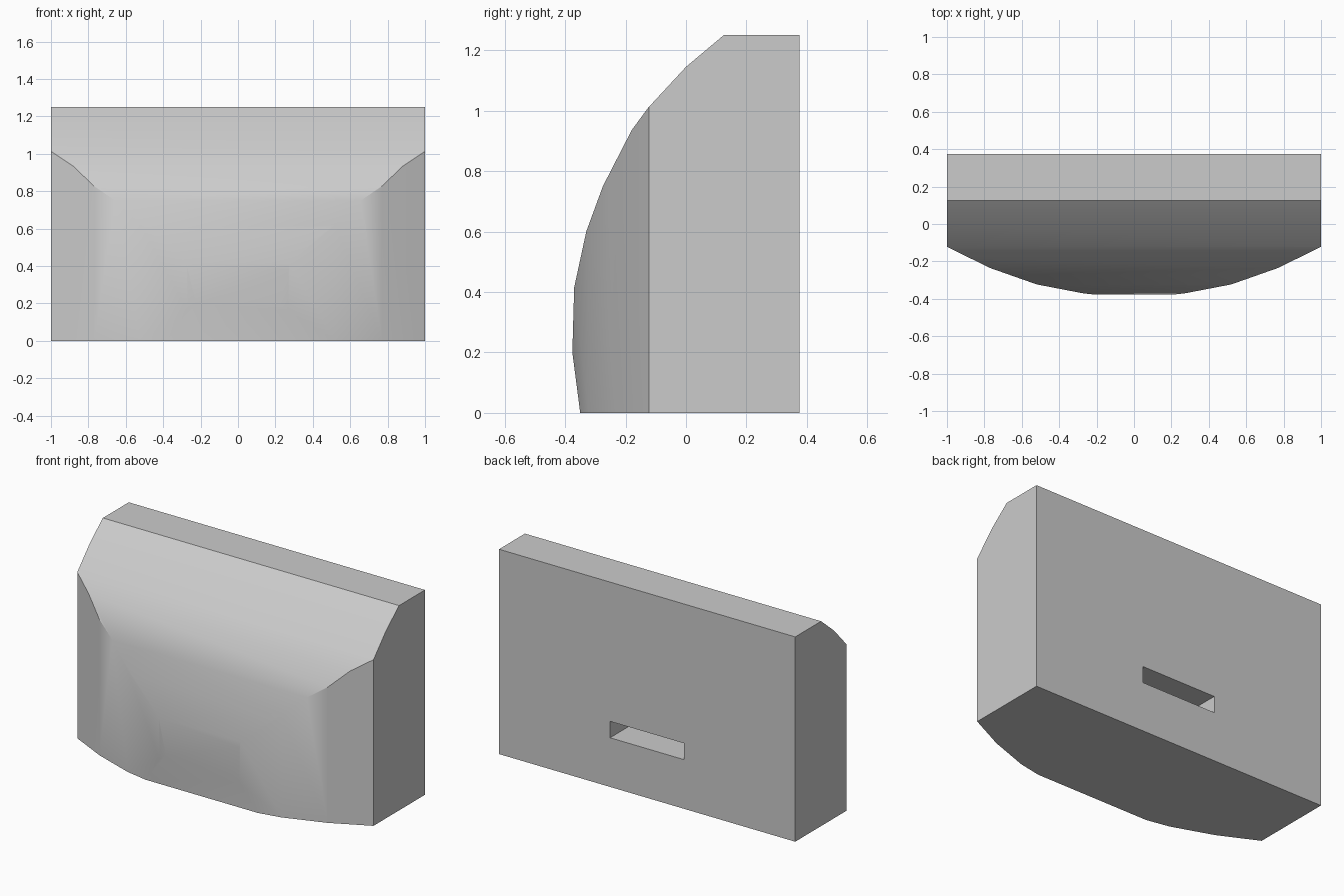
import bpy, bmesh, math
from mathutils import Matrix, Vector

default = bpy.data.objects.get("Cube")
if default:
    bpy.data.objects.remove(default, do_unlink=True)

grey = bpy.data.materials.new("light_grey")
colour = (0.6, 0.6, 0.6, 1)
grey.diffuse_color = colour
grey.use_nodes = True
grey.node_tree.nodes["Principled BSDF"].inputs["Base Color"].default_value = colour


def link(bm, name):
    bmesh.ops.recalc_face_normals(bm, faces=bm.faces)
    mesh = bpy.data.meshes.new(name)
    bm.to_mesh(mesh)
    bm.free()
    mesh.materials.append(grey)
    obj = bpy.data.objects.new(name, mesh)
    bpy.context.collection.objects.link(obj)
    return obj


def prism(name, points, direction):
    """Extrude a closed outline along a direction."""
    bm = bmesh.new()
    face = bm.faces.new([bm.verts.new(p) for p in points])
    grown = bmesh.ops.extrude_face_region(bm, geom=[face])["geom"]
    verts = [g for g in grown if isinstance(g, bmesh.types.BMVert)]
    bmesh.ops.translate(bm, verts=verts, vec=Vector(direction))
    return link(bm, name)


def cut(target, cutter, operation):
    cutter.hide_render = True
    mod = target.modifiers.new(operation, "BOOLEAN")
    mod.operation, mod.object, mod.solver = operation, cutter, "EXACT"
    bpy.context.view_layer.objects.active = target
    bpy.ops.object.modifier_apply(modifier=mod.name)
    bpy.data.objects.remove(cutter, do_unlink=True)


# Side outline (y, z): flat back, short flat top, bulging front
side = [(0.375, 0), (0.375, 1.25), (0.125, 1.25), (0, 1.145), (-0.125, 1.01),
        (-0.18, 0.935), (-0.275, 0.75), (-0.33, 0.6), (-0.37, 0.415),
        (-0.376, 0.2), (-0.35, 0)]
body = prism("curved_housing", [(-1, y, z) for y, z in side], (2, 0, 0))

# Plan outline (x, y): curved front corners, mirrored
half = [(1.1, 0.5), (1.1, -0.07), (1, -0.122), (0.77, -0.235),
        (0.52, -0.323), (0.27, -0.371), (0, -0.4)]
plan = half + [(-x, y) for x, y in reversed(half[:-1])]
cut(body, prism("plan_cutter", [(x, y, -0.2) for x, y in plan], (0, 0, 1.7)), "INTERSECT")

# Slot in the back
bm = bmesh.new()
bmesh.ops.create_cube(bm, size=1, matrix=Matrix.Translation((0, 0.375, 0.35))
                      @ Matrix.Diagonal((0.5, 0.5, 0.1, 1)))
cut(body, link(bm, "slot_cutter"), "DIFFERENCE")

# Smooth front with sharp outer edges
bpy.ops.object.select_all(action="DESELECT")
body.select_set(True)
bpy.context.view_layer.objects.active = body
bpy.ops.object.shade_smooth_by_angle(angle=math.radians(32))
